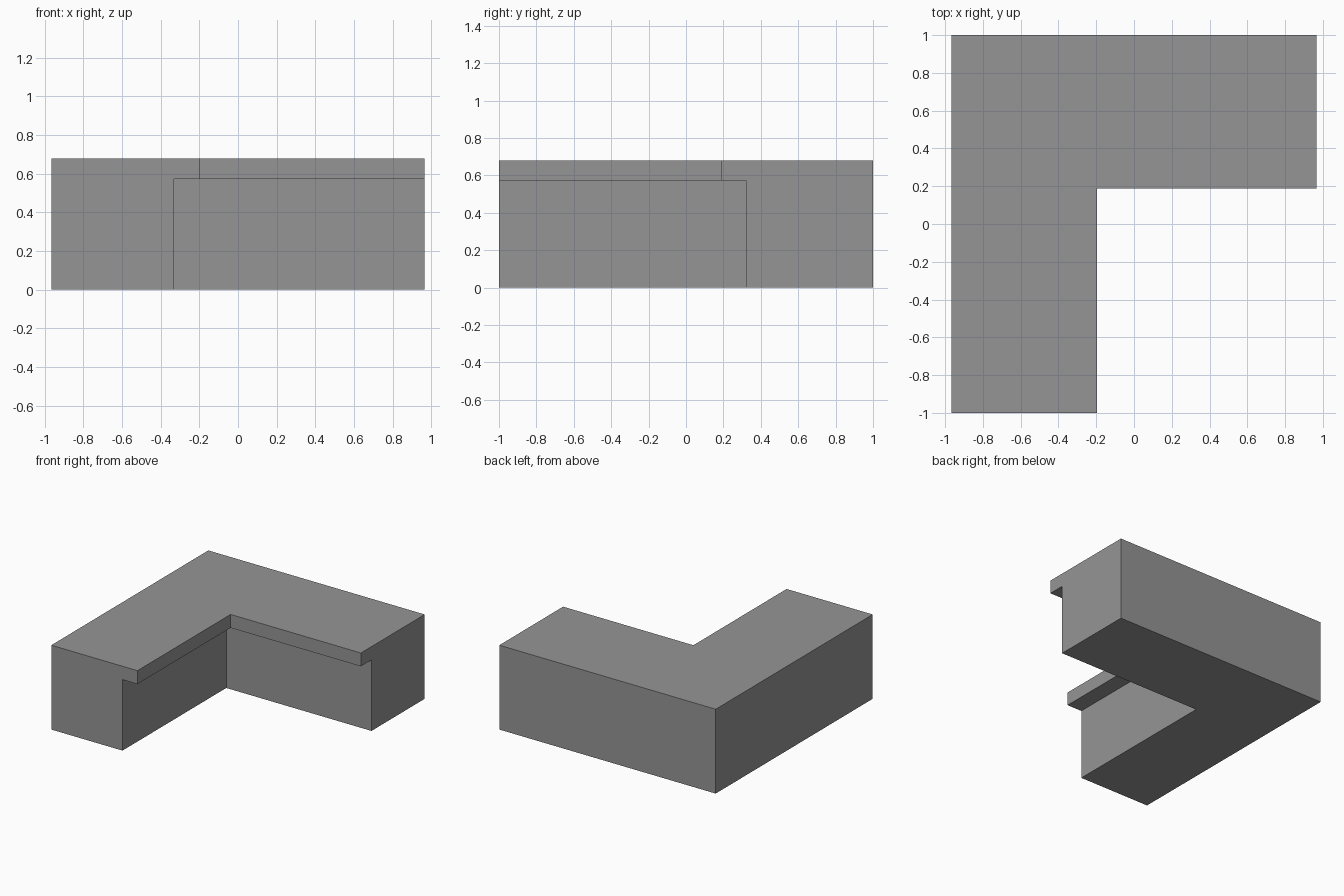
import bpy
import bmesh

if "Cube" in bpy.data.objects:
    bpy.data.objects.remove(bpy.data.objects["Cube"])

X, Y = 0.965, 1.0          # half extents
H, LIP_Z = 0.68, 0.572     # full height, underside of the overhang

# Cross-section as (x, y, z): x on the side arm, y on the back arm (mitred)
OUTER = (-X, Y)
BASE = (-0.33, 0.322)
TOP = (-0.197, 0.187)
profile = [(*OUTER, 0), (*BASE, 0), (*BASE, LIP_Z),
           (*TOP, LIP_Z), (*TOP, H), (*OUTER, H)]

grey = bpy.data.materials.new("mid grey")
grey.diffuse_color = (0.3, 0.3, 0.3, 1)
grey.use_nodes = True
grey.node_tree.nodes["Principled BSDF"].inputs["Base Color"].default_value = grey.diffuse_color

# Sweep the section: front end, mitred corner, right end
bm = bmesh.new()
rings = [[bm.verts.new((x, -Y, z)) for x, y, z in profile],
         [bm.verts.new((x, y, z)) for x, y, z in profile],
         [bm.verts.new((X, y, z)) for x, y, z in profile]]
n = len(profile)
for a, b in zip(rings, rings[1:]):
    for i in range(n):
        j = (i + 1) % n
        bm.faces.new((a[i], a[j], b[j], b[i]))

# End caps
bm.faces.new(rings[0])
bm.faces.new(rings[-1])
bmesh.ops.recalc_face_normals(bm, faces=bm.faces)

mesh = bpy.data.meshes.new("corner_counter")
bm.to_mesh(mesh)
bm.free()
mesh.materials.append(grey)
counter = bpy.data.objects.new("corner_counter", mesh)
bpy.context.collection.objects.link(counter)
